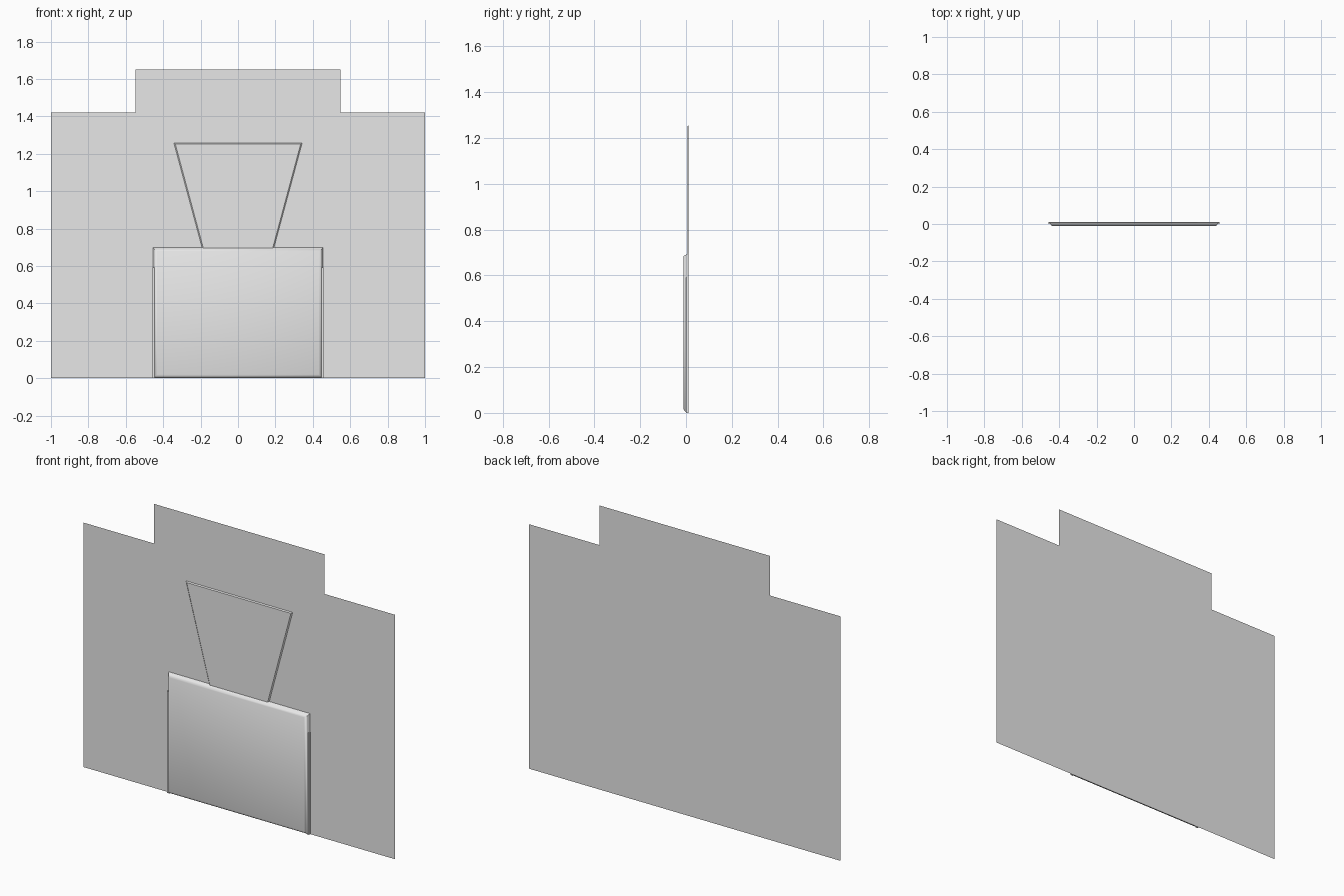
import bpy, math

cube = bpy.data.objects.get("Cube")
if cube:
    bpy.data.objects.remove(cube, do_unlink=True)

grey = bpy.data.materials.new("plain_grey")
grey.use_nodes = True
colour = (0.8, 0.8, 0.8, 1)
grey.diffuse_color = colour
grey.node_tree.nodes["Principled BSDF"].inputs["Base Color"].default_value = colour

WALL_Y = 0.012


def add_mesh(name, verts, faces):
    mesh = bpy.data.meshes.new(name)
    mesh.from_pydata(verts, [], faces)
    mesh.materials.append(grey)
    obj = bpy.data.objects.new(name, mesh)
    bpy.context.collection.objects.link(obj)
    return obj


def loft(name, rings):
    """Join outlines of equal length from the wall forward and cap the front."""
    n = len(rings[0])
    verts = [v for ring in rings for v in ring]
    faces = [(r * n + i, r * n + (i + 1) % n, r * n + n + (i + 1) % n, r * n + n + i)
             for r in range(len(rings) - 1) for i in range(n)]
    last = (len(rings) - 1) * n
    faces.append(tuple(range(last, last + n)))
    return add_mesh(name, verts, faces)


def quad(y, low, high, z0, z1):
    return [(-low, y, z0), (low, y, z0), (high, y, z1), (-high, y, z1)]


# Thin wall sheet with a raised middle section
side, tab, shoulder, top = 1.0, 0.548, 1.42, 1.65
outline = [(-side, 0), (side, 0), (side, shoulder), (tab, shoulder),
           (tab, top), (-tab, top), (-tab, shoulder), (-side, shoulder)]
add_mesh("wall", [(x, WALL_Y, z) for x, z in outline], [tuple(range(len(outline)))])

# Tapered hood panel, widening upward
loft("hood", [quad(WALL_Y, 0.19, 0.343, 0.69, 1.258),
              quad(0.007, 0.184, 0.335, 0.69, 1.252)])

# Shallow box with rounded-over rims
body = loft("box_body", [quad(y, w, w, z0, z1) for y, w, z0, z1 in (
    (WALL_Y, 0.455, 0, 0.70),
    (0.0, 0.447, 0.004, 0.69),
    (-0.008, 0.442, 0.01, 0.687),
    (-0.012, 0.432, 0.02, 0.68))])

# Side strips along the lower part of the box
strips = []
for name, s in (("left_strip", 1), ("right_strip", -1)):
    x0, x1 = sorted((s * 0.44, s * 0.456))
    ring = lambda y: [(x0, y, 0), (x1, y, 0), (x1, y, 0.592), (x0, y, 0.592)]
    strips.append(loft(name, [ring(WALL_Y), ring(0.001)]))

# Soft shading on the rounded box rims
bpy.ops.object.select_all(action="DESELECT")
body.select_set(True)
bpy.context.view_layer.objects.active = body
bpy.ops.object.shade_smooth_by_angle(angle=math.radians(40))
